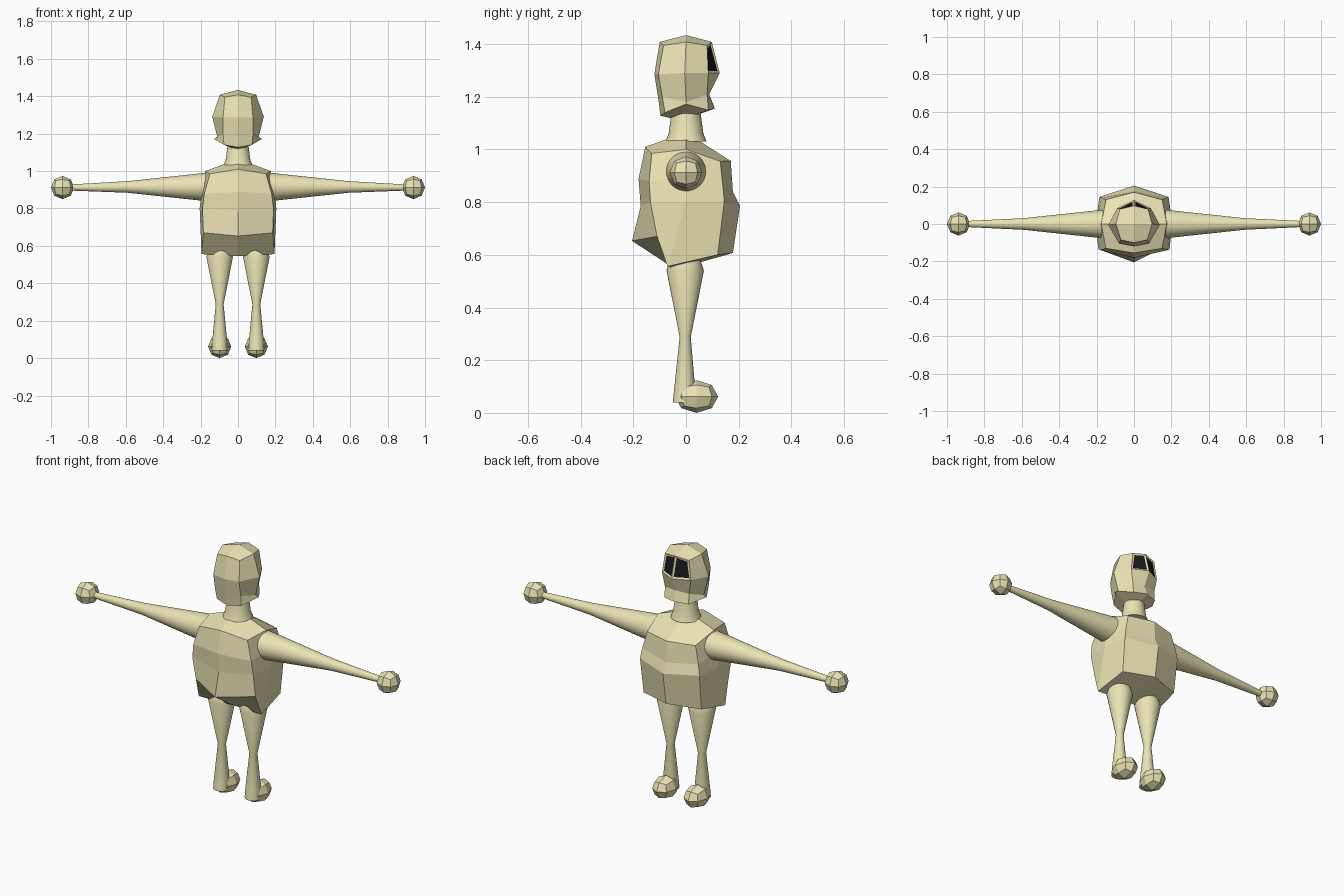
import bpy, bmesh, math
from mathutils import Vector, Matrix

if "Cube" in bpy.data.objects:
    bpy.data.objects.remove(bpy.data.objects["Cube"])


def material(name, color):
    m = bpy.data.materials.new(name)
    m.diffuse_color = color
    m.use_nodes = True
    m.node_tree.nodes["Principled BSDF"].inputs["Base Color"].default_value = m.diffuse_color
    return m


SKIN = material("cream", (0.83, 0.77, 0.46, 1))
DARK = material("eye_black", (0.01, 0.01, 0.01, 1))


def finish(bm, name):
    bmesh.ops.recalc_face_normals(bm, faces=bm.faces)
    me = bpy.data.meshes.new(name)
    bm.to_mesh(me)
    bm.free()
    ob = bpy.data.objects.new(name, me)
    me.materials.append(SKIN)
    bpy.context.collection.objects.link(ob)
    return ob


def faceted(name, top, rows, bottom, eyes=False):
    """Octagonal loft. Each row: back, back corner, side, front corner, front."""
    bm = bmesh.new()
    rings = []
    for row in rows:
        pts = row + [(-x, y, z) for x, y, z in row[3:0:-1]]
        rings.append([bm.verts.new(p) for p in pts])
    eye_faces = []
    for k in range(len(rings) - 1):
        a, b = rings[k], rings[k + 1]
        for i in range(8):
            j = (i + 1) % 8
            f = bm.faces.new((a[i], a[j], b[j], b[i]))
            if eyes and k == 0 and i in (3, 4):
                eye_faces.append(f)
    for pole, r in ((top, rings[0]), (bottom, rings[-1])):
        c = bm.verts.new(pole)
        for i in range(0, 8, 2):
            bm.faces.new((c, r[i], r[i + 1], r[(i + 2) % 8]))
    if eyes:
        bmesh.ops.recalc_face_normals(bm, faces=bm.faces)
        bmesh.ops.inset_individual(bm, faces=eye_faces, thickness=0.014, depth=-0.004)
        for f in eye_faces:
            f.material_index = 1
    ob = finish(bm, name)
    if eyes:
        ob.data.materials.append(DARK)
    return ob


def tube(name, stations, sides=32):
    """Round tapered limb through (centre, radius) stations."""
    bm = bmesh.new()
    axis = Vector(stations[-1][0]) - Vector(stations[0][0])
    rot = axis.to_track_quat('Z', 'Y')
    rings = []
    for c, r in stations:
        rings.append([bm.verts.new(Vector(c) + rot @ Vector((
            r * math.cos(math.tau * i / sides), r * math.sin(math.tau * i / sides), 0)))
            for i in range(sides)])
    for a, b in zip(rings, rings[1:]):
        for i in range(sides):
            j = (i + 1) % sides
            bm.faces.new((a[i], a[j], b[j], b[i]))
    bm.faces.new(rings[0])
    bm.faces.new(rings[-1])
    return finish(bm, name)


def cube_ball(name, centre, radii):
    """Low-poly ball: a cube split 2x2 per side and rounded."""
    bm = bmesh.new()
    bmesh.ops.create_cube(bm, size=2)
    bmesh.ops.subdivide_edges(bm, edges=bm.edges, cuts=1, use_grid_fill=True)
    for v in bm.verts:
        v.co.normalize()
    bm.transform(Matrix.Translation(centre) @ Matrix.Diagonal((*radii, 1)))
    return finish(bm, name)


# Torso, back (-y) to belly (+y)
faceted("torso", (0, 0, 1.065), [
    [(0, -.155, 1.01), (.15, -.13, .985), (.175, 0, 1.0), (.15, .13, .955), (0, .17, .956)],
    [(0, -.18, .888), (.18, -.14, .88), (.195, 0, .89), (.175, .14, .86), (0, .178, .839)],
    [(0, -.172, .785), (.19, -.135, .80), (.205, 0, .80), (.185, .145, .80), (0, .205, .786)],
    [(0, -.205, .653), (.185, -.11, .67), (.195, -.07, .556), (.18, .12, .60), (0, .178, .607)],
], (0, -.04, .545))

# Head with nose, chin and dark eyes
faceted("head", (0, 0, 1.434), [
    [(0, -.10, 1.408), (.07, -.085, 1.395), (.097, 0, 1.408), (.075, .08, 1.395), (0, .098, 1.408)],
    [(0, -.12, 1.286), (.08, -.105, 1.286), (.138, -.005, 1.29), (.09, .085, 1.29), (0, .128, 1.29)],
    [(0, -.105, 1.19), (.08, -.09, 1.20), (.11, 0, 1.18), (.075, .08, 1.207), (0, .088, 1.21)],
    [(0, -.097, 1.128), (.075, -.08, 1.14), (.128, 0, 1.172), (.075, .085, 1.15), (0, .11, 1.155)],
], (0, -.02, 1.11), eyes=True)

# Neck
tube("neck", [((0, 0, 1.03), .078), ((0, 0, 1.06), .066), ((0, 0, 1.15), .054)])

# Limbs, both sides
for s, side in ((1, "right"), (-1, "left")):
    tube(side + "_arm", [((s * .16, 0, .915), .077), ((s * .59, 0, .915), .031),
                         ((s * .90, 0, .912), .016)])
    cube_ball(side + "_hand", (s * .938, 0, .912), (.062, .062, .062))
    tube(side + "_leg", [((s * .098, -.003, .61), .045), ((s * .098, -.003, .575), .06),
                         ((s * .098, -.003, .54), .071), ((s * .098, -.003, .288), .021),
                         ((s * .098, -.005, .09), .04), ((s * .098, -.008, .04), .042)])
    cube_ball(side + "_foot", (s * .098, .04, .062), (.062, .082, .062))

# Soften the round limbs only
for ob in bpy.context.collection.objects:
    ob.select_set(ob.name.endswith(("arm", "leg", "neck")))
    if ob.select_get():
        bpy.context.view_layer.objects.active = ob
bpy.ops.object.shade_smooth_by_angle()
